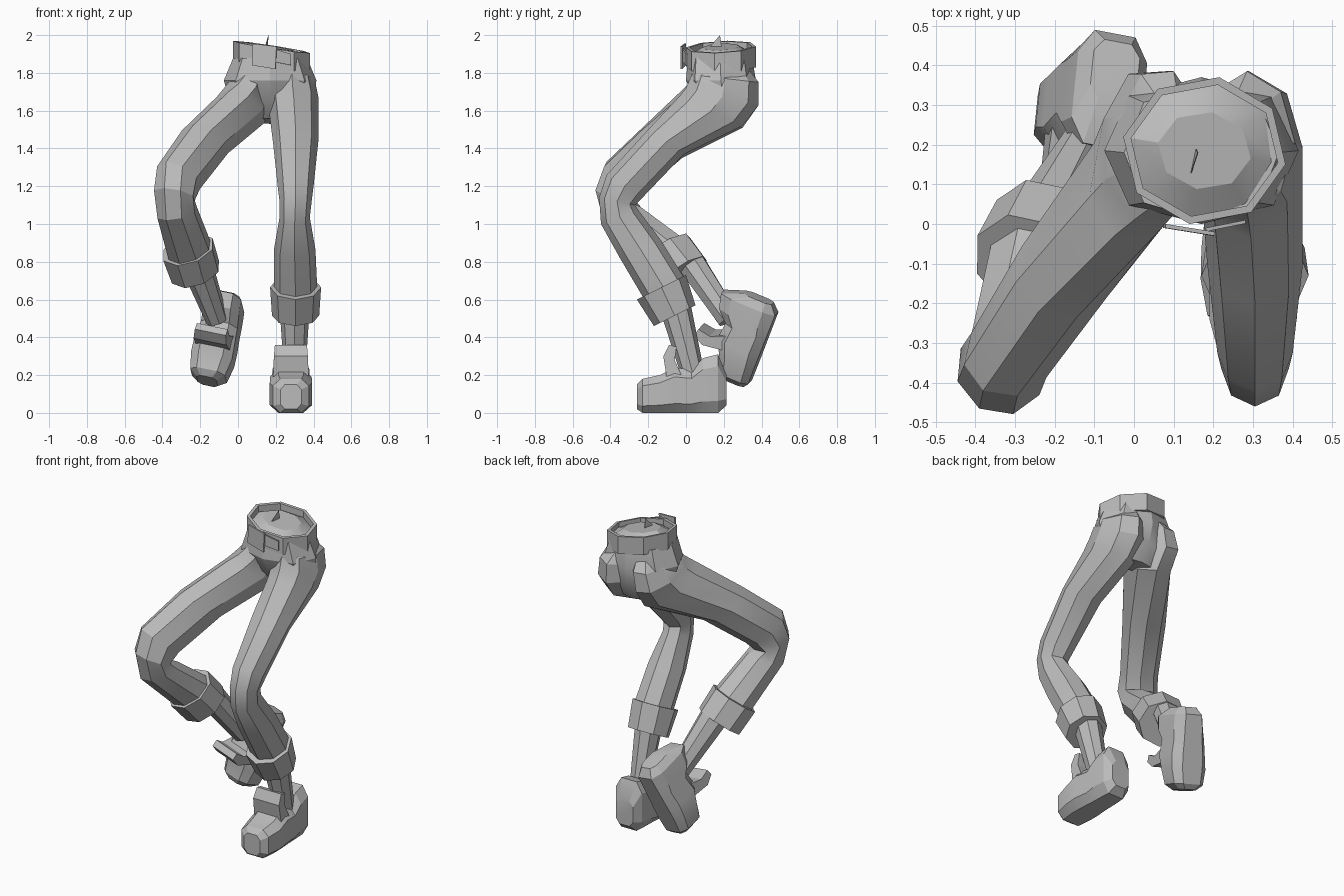
import bpy, bmesh, math
from mathutils import Vector, Matrix

if "Cube" in bpy.data.objects:
    bpy.data.objects.remove(bpy.data.objects["Cube"])

grey = bpy.data.materials.new("plain grey")
grey.use_nodes = True
grey.diffuse_color = (0.5, 0.5, 0.5, 1)
grey.node_tree.nodes["Principled BSDF"].inputs["Base Color"].default_value = (0.5, 0.5, 0.5, 1)


def finish(name, bm, matrix=None):
    bmesh.ops.recalc_face_normals(bm, faces=bm.faces)
    if matrix:
        bm.transform(matrix)
    mesh = bpy.data.meshes.new(name)
    bm.to_mesh(mesh)
    bm.free()
    mesh.materials.append(grey)
    ob = bpy.data.objects.new(name, mesh)
    bpy.context.collection.objects.link(ob)
    bpy.ops.object.select_all(action='DESELECT')
    ob.select_set(True)
    bpy.context.view_layer.objects.active = ob
    bpy.ops.object.shade_smooth_by_angle(angle=math.radians(25))


def loft(name, rings, side=(1, 0, 0), sides=8, phase=0.0, power=1.0, matrix=None):
    """Skin through rings, each given by a front point, back point and half width.
    A power below one makes the section boxier."""
    bm = bmesh.new()
    side = Vector(side).normalized()

    def squared(value):
        return math.copysign(abs(value / math.cos(phase)) ** power, value)

    loops = []
    for front, back, width in rings:
        f, b = Vector(front), Vector(back)
        mid, deep = (f + b) / 2, (f - b) / 2
        loop = []
        for i in range(sides):
            a = phase + math.tau * i / sides
            loop.append(bm.verts.new(mid + deep * squared(math.cos(a))
                                     + side * width * squared(math.sin(a))))
        loops.append(loop)
    for lo, hi in zip(loops, loops[1:]):
        for i in range(sides):
            j = (i + 1) % sides
            bm.faces.new((lo[i], lo[j], hi[j], hi[i]))
    bm.faces.new(loops[0])
    bm.faces.new(loops[-1])
    finish(name, bm, matrix)


def inset(ring, amount):
    """Shrink a ring towards its middle."""
    f, b, w = Vector(ring[0]), Vector(ring[1]), ring[2]
    step = (b - f).normalized() * amount
    return f + step, b - step, w - amount


def cuff(name, top, bottom, side):
    loft(name, [inset(top, 0.05), inset(top, 0.025), top, bottom, inset(bottom, 0.025),
                inset(bottom, 0.06)], side)


def plane_ring(x, fy, fz, by, bz, w):
    return (x, fy, fz), (x, by, bz), w


# Pelvis
loft("pelvis", [
    plane_ring(0.17, 0.01, 1.88, 0.35, 1.88, 0.195),
    plane_ring(0.17, 0.0, 1.76, 0.37, 1.76, 0.245),
    plane_ring(0.18, 0.05, 1.65, 0.35, 1.63, 0.22),
    plane_ring(0.18, 0.13, 1.56, 0.29, 1.53, 0.12)], power=0.85)

# Left trouser leg, cuff and ankle
X = (1, 0, 0)
loft("left_trouser_leg", [
    plane_ring(0.26, 0.08, 1.83, 0.33, 1.82, 0.08),
    plane_ring(0.285, 0.03, 1.79, 0.385, 1.75, 0.12),
    plane_ring(0.29, 0.0, 1.72, 0.385, 1.63, 0.135),
    plane_ring(0.295, -0.04, 1.67, 0.30, 1.52, 0.13),
    plane_ring(0.305, -0.20, 1.50, -0.01, 1.37, 0.12),
    plane_ring(0.305, -0.42, 1.26, -0.23, 1.14, 0.095),
    plane_ring(0.305, -0.46, 1.14, -0.27, 1.10, 0.085),
    plane_ring(0.30, -0.45, 1.00, -0.25, 1.07, 0.08),
    plane_ring(0.30, -0.35, 0.82, -0.13, 0.91, 0.11),
    plane_ring(0.305, -0.22, 0.60, 0.0, 0.70, 0.115)], X)
cuff("left_cuff", plane_ring(0.305, -0.26, 0.60, 0.0, 0.73, 0.135),
     plane_ring(0.305, -0.17, 0.46, 0.05, 0.57, 0.125), X)
loft("left_ankle", [plane_ring(0.30, -0.13, 0.52, 0.02, 0.60, 0.08),
                    plane_ring(0.30, -0.02, 0.18, 0.10, 0.20, 0.055)], X)

# Right trouser leg, cuff and ankle
R = (0.85, -0.5, 0)
loft("right_trouser_leg", [
    ((0.08, 0.08, 1.83), (0.11, 0.33, 1.82), 0.08),
    ((0.04, 0.04, 1.79), (0.10, 0.385, 1.75), 0.12),
    ((0.0, 0.01, 1.74), (0.08, 0.385, 1.63), 0.135),
    ((-0.05, -0.03, 1.70), (0.08, 0.30, 1.51), 0.135),
    ((-0.24, -0.22, 1.52), (-0.11, -0.02, 1.35), 0.125),
    ((-0.38, -0.42, 1.33), (-0.25, -0.24, 1.16), 0.11),
    ((-0.39, -0.465, 1.19), (-0.285, -0.28, 1.11), 0.115),
    ((-0.38, -0.43, 1.02), (-0.26, -0.24, 1.09), 0.105),
    ((-0.31, -0.20, 0.79), (-0.20, -0.01, 0.92), 0.12)], R)
cuff("right_cuff", ((-0.32, -0.21, 0.78), (-0.21, 0.0, 0.95), 0.15),
     ((-0.28, -0.11, 0.66), (-0.17, 0.09, 0.83), 0.14), R)
loft("right_ankle", [((-0.26, -0.02, 0.74), (-0.18, 0.08, 0.84), 0.08),
                     ((-0.14, 0.18, 0.46), (-0.08, 0.28, 0.52), 0.055)], R)


# Shoes, modelled flat with the toe towards the front
def shoe(name, matrix):
    sections = [(-0.26, 0.02, 0.15, 0.055), (-0.23, 0, 0.18, 0.095), (-0.14, 0, 0.20, 0.112),
                (-0.06, 0, 0.24, 0.11), (0.03, 0, 0.23, 0.10), (0.09, 0, 0.29, 0.098),
                (0.17, 0, 0.31, 0.09), (0.215, 0.04, 0.20, 0.06)]
    loft(name, [((0, y, lo), (0, y, hi), w) for y, lo, hi, w in sections],
         phase=math.pi / 8, power=0.6, matrix=matrix)
    loft(name + "_tongue", [((0, -0.10, 0.17), (0, -0.02, 0.19), 0.095),
                            ((0, -0.12, 0.30), (0, -0.06, 0.28), 0.09),
                            ((0, -0.09, 0.36), (0, -0.05, 0.35), 0.085)],
         sides=4, phase=math.pi / 4, matrix=matrix)


shoe("left_shoe", Matrix.Translation((0.28, 0, 0)))
toe = Vector((-0.25, -0.35, -0.9)).normalized()
across = Vector((-0.1, -0.93, 0.37)).cross(toe).normalized()
up = across.cross(-toe)
turn = Matrix((across, -toe, up)).transposed().to_4x4()
shoe("right_shoe", Matrix.Translation((-0.09, 0.42, 0.37)) @ turn)

# Belt with a sunken, slightly domed top
top = ((0.14, 0.0, 1.935), (0.215, 0.37, 1.94), 0.21)
bottom = ((0.14, 0.0, 1.835), (0.215, 0.37, 1.83), 0.21)
inner = inset(top, 0.02)
drop = Vector((0, 0, 0.04))
loft("belt", [inset(bottom, 0.03), bottom, top, inner,
              (inner[0] - drop, inner[1] - drop, inner[2]),
              inset(top, 0.09)], (0.206, -0.035, -0.033))


# Thin plates: buckle, loose belt end and a small fin of cloth
def plate(name, corners, thickness):
    bm = bmesh.new()
    face = bm.faces.new([bm.verts.new(c) for c in corners])
    face.normal_update()
    offset = face.normal * thickness
    out = bmesh.ops.extrude_face_region(bm, geom=[face])
    bmesh.ops.translate(bm, vec=offset,
                        verts=[v for v in out["geom"] if isinstance(v, bmesh.types.BMVert)])
    finish(name, bm)


plate("buckle", [(0.075, 0.0, 1.84), (0.20, -0.02, 1.82), (0.205, -0.02, 1.94),
                 (0.08, 0.0, 1.955)], 0.01)
plate("belt_end", [(0.18, -0.01, 1.86), (0.28, 0.01, 1.84), (0.28, 0.01, 1.90),
                   (0.18, -0.01, 1.93)], 0.009)
plate("cloth_fin", [(0.14, 0.12, 1.93), (0.155, 0.19, 1.93), (0.16, 0.18, 2.0)], 0.002)
